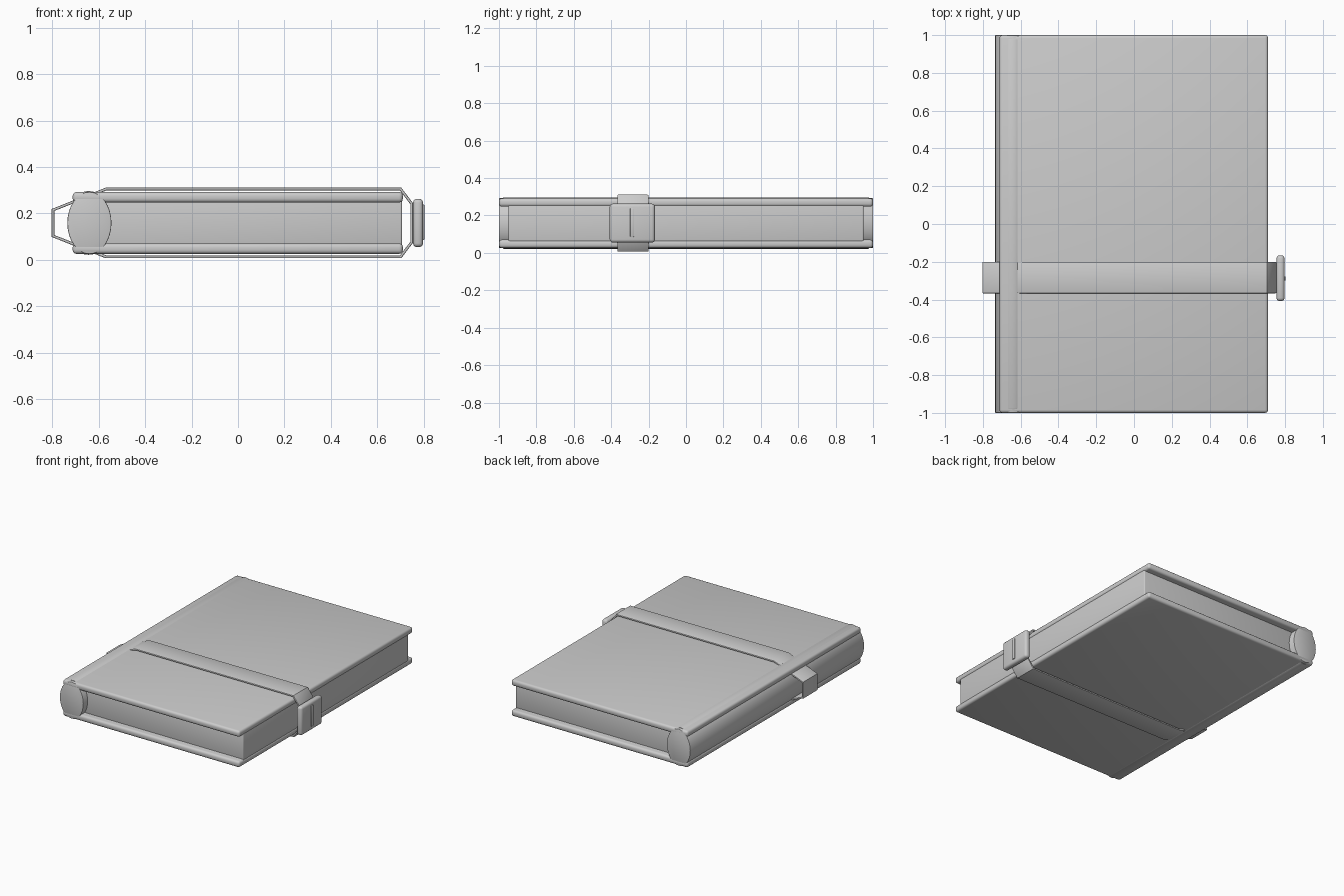
import bpy, bmesh, math

if "Cube" in bpy.data.objects:
    bpy.data.objects.remove(bpy.data.objects["Cube"])


def finish(ob, bevel=0.0, segments=3):
    if bevel:
        m = ob.modifiers.new("bevel", 'BEVEL')
        m.width, m.segments, m.limit_method = bevel, segments, 'ANGLE'
        bpy.context.view_layer.objects.active = ob
        bpy.ops.object.modifier_apply(modifier=m.name)
    bpy.ops.object.select_all(action='DESELECT')
    ob.select_set(True)
    bpy.context.view_layer.objects.active = ob
    bpy.ops.object.shade_smooth_by_angle(angle=math.radians(40))


def box(name, lo, hi, bevel, segments=3):
    bpy.ops.mesh.primitive_cube_add(size=1, location=[(a + b) / 2 for a, b in zip(lo, hi)])
    ob = bpy.context.object
    ob.name = name
    ob.scale = [b - a for a, b in zip(lo, hi)]
    bpy.ops.object.transform_apply(location=False, rotation=False, scale=True)
    finish(ob, bevel, segments)
    return ob


def rod(name, x, z, rx, rz, length, bevel):
    # elliptical cylinder lying along y
    bpy.ops.mesh.primitive_cylinder_add(vertices=32, radius=1, depth=length,
                                        location=(x, 0, z), rotation=(math.pi / 2, 0, 0))
    ob = bpy.context.object
    ob.name = name
    ob.scale = (rx, rz, 1)
    bpy.ops.object.transform_apply(location=False, rotation=True, scale=True)
    finish(ob, bevel, 2)


MID = 0.159

# covers with hinge ridges, mirrored about the middle height
for side, s in (("top", 1), ("bottom", -1)):
    za, zb = sorted((MID + s * 0.088, MID + s * 0.133))
    box(side + "_cover", (-0.712, -1, za), (0.71, 1, zb), 0.016)
    rod(side + "_hinge_ridge", -0.643, MID + s * 0.124, 0.035, 0.013, 1.96, 0.004)

# page block and rounded spine
box("pages", (-0.66, -0.95, 0.06), (0.707, 0.95, 0.258), 0.008)
rod("spine", -0.64, MID, 0.095, 0.134, 2.0, 0.004)

# closed strap loop: half profile, mirrored in height
half = [(-0.803, 0.06), (-0.57, 0.152), (0.703, 0.152), (0.754, 0.085)]
inner = [(-0.791, 0.052), (-0.567, 0.140), (0.697, 0.140), (0.742, 0.081)]


def loop(pts):
    return [(x, MID + d) for x, d in pts] + [(x, MID - d) for x, d in reversed(pts)]


bm = bmesh.new()
rings = [[bm.verts.new((x, y, z)) for x, z in loop(p)]
         for p, y in ((half, -0.367), (half, -0.2), (inner, -0.2), (inner, -0.367))]
n = len(rings[0])
for k in range(4):
    a, b = rings[k], rings[(k + 1) % 4]
    for i in range(n):
        j = (i + 1) % n
        bm.faces.new((a[i], a[j], b[j], b[i]))
bmesh.ops.recalc_face_normals(bm, faces=bm.faces)
# round only the long strap edges
edges = [e for e in bm.edges if abs(e.verts[0].co.y - e.verts[1].co.y) < 1e-5
         and any(abs(e.calc_face_angle(0) - math.pi / 2) < 0.1 for _ in (0,))
         and len({v for r in rings for v in r if v in e.verts}) == 2
         and any(e.verts[0] in r and e.verts[1] in r for r in rings)]
bmesh.ops.bevel(bm, geom=edges, offset=0.005, segments=2, profile=0.5, affect='EDGES')
me = bpy.data.meshes.new("strap")
bm.to_mesh(me)
bm.free()
strap = bpy.data.objects.new("strap", me)
bpy.context.collection.objects.link(strap)
finish(strap)

# clasp plate with its raised bar
box("clasp", (0.754, -0.408, 0.055), (0.797, -0.166, 0.263), 0.017)
box("clasp_bar", (0.78, -0.299, 0.085), (0.803, -0.277, 0.238), 0.004, 2)
